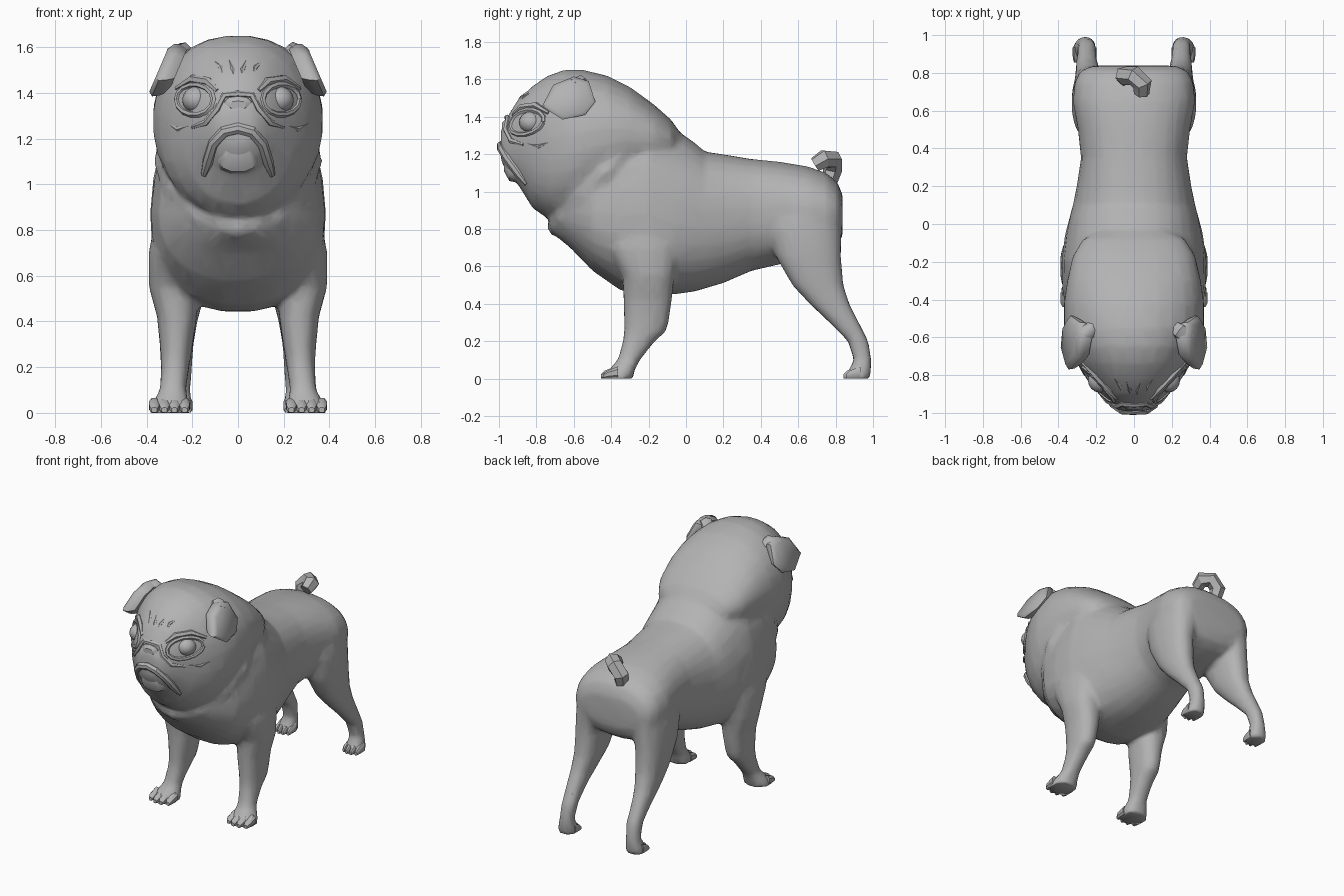
import bpy, bmesh, math
from mathutils import Vector, Matrix
from mathutils.bvhtree import BVHTree

if "Cube" in bpy.data.objects:
    bpy.data.objects.remove(bpy.data.objects["Cube"])

grey = bpy.data.materials.new("plain grey")
grey.use_nodes = True
grey.diffuse_color = (0.45, 0.45, 0.45, 1)
grey.node_tree.nodes["Principled BSDF"].inputs["Base Color"].default_value = grey.diffuse_color


def loft(bm, rings):
    """Skin a closed tube over rings of points."""
    rows = [[bm.verts.new(p) for p in r] for r in rings]
    n = len(rows[0])
    for a, b in zip(rows, rows[1:]):
        for i in range(n):
            j = (i + 1) % n
            bm.faces.new((a[i], a[j], b[j], b[i]))
    bm.faces.new(rows[0][::-1])
    bm.faces.new(rows[-1])


def ring(c, u, v, n=20, power=2.0, taper=0.0):
    """Rounded cross-section spanned by the half-axes u and v, narrowing along v by taper."""
    pts = []
    for i in range(n):
        a = math.tau * (i + 0.5) / n
        s, t = (math.copysign(abs(w) ** (2 / power), w) for w in (math.cos(a), math.sin(a)))
        pts.append(Vector(c) + Vector(u) * s * (1 - taper * t) + Vector(v) * t)
    return pts


def tube(bm, pts, radius, n=8, ends=0.5):
    """Tube along points, thinner at both ends."""
    pts = [Vector(p) for p in pts]
    rings = []
    for i, p in enumerate(pts):
        t = (pts[min(i + 1, len(pts) - 1)] - pts[max(i - 1, 0)]).normalized()
        u = t.orthogonal().normalized() if i == 0 else (u - t * u.dot(t)).normalized()
        r = radius * (ends if i in (0, len(pts) - 1) else 1)
        rings.append(ring(p, u * r, t.cross(u) * r, n))
    loft(bm, rings)


def ball(bm, c, size, seg=12):
    m = Matrix.Translation(c) @ Matrix.Diagonal((*size, 1))
    bmesh.ops.create_uvsphere(bm, u_segments=seg, v_segments=seg // 2 + 2, radius=1, matrix=m)


def finish(name, bm, angle=40):
    bmesh.ops.recalc_face_normals(bm, faces=bm.faces)
    me = bpy.data.meshes.new(name)
    bm.to_mesh(me)
    bm.free()
    me.materials.append(grey)
    ob = bpy.data.objects.new(name, me)
    bpy.context.collection.objects.link(ob)
    bpy.ops.object.select_all(action='DESELECT')
    ob.select_set(True)
    bpy.context.view_layer.objects.active = ob
    bpy.ops.object.shade_smooth_by_angle(angle=math.radians(angle))
    return ob


def mirror_path(half):
    """Complete a path that starts on the centre line."""
    return [(-x, y, z) for x, y, z in half[:0:-1]] + list(half)


# Torso and head: y, lowest z, highest z, half-width, taper towards the top
torso = [(-.73, .79, .9, .1, 0), (-.62, .70, 1.15, .26, .05), (-.5, .575, 1.3, .345, .1),
         (-.35, .47, 1.42, .375, .12), (-.2, .44, 1.46, .38, .12), (-.05, .45, 1.33, .362, .08),
         (.05, .465, 1.26, .338, .02), (.1, .48, 1.215, .325, 0), (.2, .51, 1.2, .303, -.04),
         (.35, .575, 1.175, .28, -.05), (.5, .61, 1.16, .297, -.03), (.65, .63, 1.135, .325, 0),
         (.75, .66, 1.1, .315, 0), (.81, .7, 1.05, .285, 0), (.838, .77, .98, .22, 0)]
head = [(-.99, 1.17, 1.33, .075), (-.955, 1.09, 1.4, .12), (-.9, 1.04, 1.49, .175), (-.82, .91, 1.565, .245),
        (-.74, .855, 1.62, .3), (-.65, .845, 1.652, .345), (-.55, .89, 1.652, .372), (-.42, .97, 1.62, .372),
        (-.3, 1.05, 1.56, .355), (-.17, 1.1, 1.465, .325), (-.08, 1.14, 1.385, .27), (-.035, 1.18, 1.32, .18)]
skin = bmesh.new()
for sections, power in ((torso, 2.3), (head, 2.2)):
    loft(skin, [ring((0, y, (lo + hi) / 2), (w, 0, 0), (0, 0, (hi - lo) / 2), 28, power, *taper)
                for y, lo, hi, w, *taper in sections])

# Loose neck fold
tube(skin, mirror_path([(0, -.685, .815), (.16, -.64, .86), (.265, -.54, .98),
                        (.312, -.43, 1.1), (.31, -.3, 1.25)]), .06)

# Legs: z, x, y, half-width, half-depth
front_leg = [(.95, .2, -.25, .14, .2), (.7, .265, -.23, .128, .2), (.55, .283, -.2, .108, .14),
             (.42, .267, -.205, .088, .13), (.3, .27, -.212, .073, .12), (.25, .272, -.22, .068, .112),
             (.2, .275, -.252, .062, .086), (.1, .285, -.305, .058, .06), (.045, .295, -.345, .08, .07),
             (0, .3, -.365, .092, .085)]
hind_leg = [(1.02, .17, .63, .12, .17), (.8, .21, .635, .12, .2), (.65, .23, .655, .1, .175),
            (.5, .235, .705, .085, .138), (.4, .245, .767, .068, .108), (.3, .25, .845, .056, .08),
            (.2, .25, .92, .05, .055), (.1, .255, .945, .046, .048), (.045, .26, .93, .058, .06),
            (0, .262, .915, .065, .07)]
for side in (-1, 1):
    for leg in (front_leg, hind_leg):
        loft(skin, [ring((side * x, y, z), (rx, 0, 0), (0, ry, 0), 16, 2.3) for z, x, y, rx, ry in leg])
body = finish("body", skin, 50)
for kind, settings in (('REMESH', dict(mode='VOXEL', voxel_size=.016, use_smooth_shade=True)),
                       ('SMOOTH', dict(factor=.5, iterations=5)),
                       ('DECIMATE', dict(ratio=.12))):
    mod = body.modifiers.new(kind.title(), kind)
    for key, value in settings.items():
        setattr(mod, key, value)

# Toes
for name, leg in (("front_toes", front_leg), ("hind_toes", hind_leg)):
    bm = bmesh.new()
    _, x, y, rx, ry = leg[-1]
    for side in (-1, 1):
        for f in (-1, -.33, .33, 1):
            tip = Vector((side * x + f * rx * .72, y - ry * 1.05 + abs(f) * .022, 0))
            loft(bm, [ring(tip + Vector((0, dy, h)), (rx * w, 0, 0), (0, 0, h), 8, 2.5)
                      for dy, h, w in ((-.008, .012, .14), (.012, .022, .25), (.07, .034, .27))])
    finish(name, bm)

# Surface finder for placing face details
bpy.context.view_layer.update()
skin_tree = BVHTree.FromObject(body, bpy.context.evaluated_depsgraph_get())


def on_face(x, z, out=0.0):
    hit = skin_tree.ray_cast(Vector((x, -3, z)), Vector((0, 1, 0)))[0]
    return (x, (hit.y if hit else -.8) - out, z)


# Eyes with heavy lids
eyes, lids = bmesh.new(), bmesh.new()
for side in (-1, 1):
    x, y, z = on_face(side * .182, 1.37)
    ball(eyes, (x, y + .045, z), (.062, .065, .058), 16)
    loop = [on_face(side * (.187 + .08 * math.cos(a)), 1.37 + .066 * math.sin(a), -.004)
            for a in (math.tau * i / 14 for i in range(15))]
    tube(lids, loop, .014, 6, 1)
    brow = [on_face(side * px, pz, -.003) for px, pz in ((.09, 1.41), (.13, 1.45), (.2, 1.46), (.27, 1.42))]
    tube(lids, brow, .02, 6)
finish("eyes", eyes)
finish("eyelids", lids, 50)

# Forehead, cheek and muzzle wrinkles
wrinkles = bmesh.new()
for side in (-1, 1):
    for path in (((.015, 1.43), (.02, 1.5), (.05, 1.57)), ((.06, 1.46), (.075, 1.51), (.12, 1.55)),
                 ((.2, 1.26), (.26, 1.24), (.31, 1.27))):
        tube(wrinkles, [on_face(side * x, z, -.007) for x, z in path], .012, 6, .3)
fold = [on_face(x, z) for x, z in ((0, 1.395), (.06, 1.39), (.09, 1.33), (.14, 1.27), (.2, 1.25))]
tube(wrinkles, mirror_path(fold), .016, 6)
finish("face_wrinkles", wrinkles, 50)

# Nose pad
nose = bmesh.new()
loft(nose, [ring((0, -.92, 1.355), (.07, 0, 0), (0, 0, .045), 10, 2.5),
            ring((0, -.968, 1.35), (.06, 0, 0), (0, 0, .035), 10, 2.5),
            ring((0, -.985, 1.345), (.035, 0, 0), (0, 0, .02), 10, 2.5)])
finish("nose", nose, 30)

# Drooping upper lip around the chin
lip = [on_face(x, z, -.004) for x, z in ((0, 1.245), (.06, 1.23), (.105, 1.18), (.13, 1.1), (.15, 1.04))]
mouth = bmesh.new()
tube(mouth, mirror_path(lip), .026, 8)
finish("upper_lip", mouth, 35)
chin = bmesh.new()
loft(chin, [ring((0, -.84, 1.11), (.12, 0, 0), (0, 0, .08), 12, 2.6),
            ring((0, -.945, 1.125), (.085, 0, 0), (0, 0, .07), 12, 2.6),
            ring((0, -.972, 1.15), (.055, 0, 0), (0, 0, .045), 12, 2.6)])
finish("chin", chin, 35)

# Folded ears
flap = [(-.71, 1.57), (-.6, 1.615), (-.52, 1.59), (-.485, 1.48), (-.54, 1.41), (-.66, 1.385), (-.77, 1.455)]
for side, name in ((-1, "right_ear"), (1, "left_ear")):
    bm = bmesh.new()
    mid = Vector((0, -.62, 1.5))
    rows = []
    for depth, size in ((-.085, .8), (-.05, .97), (-.02, 1), (0, .82)):
        row = []
        for y, z in flap:
            p = mid + (Vector((0, y, z)) - mid) * size
            p.x = side * (.3 + (1.61 - p.z) * .43 + depth)
            row.append(p)
        rows.append(row)
    loft(bm, rows)
    tube(bm, [(side * .2, -.54, 1.54), (side * .245, -.57, 1.58), (side * .29, -.61, 1.565)], .045, 7, .8)
    finish(name, bm, 50)

# Tail curling up and over to one side
tail = bmesh.new()
tube(tail, [(-.04, .76, 1.03), (-.05, .785, 1.12), (0, .785, 1.17), (.045, .74, 1.175), (.04, .69, 1.145)],
     .052, 6, .8)
finish("tail", tail, 25)
